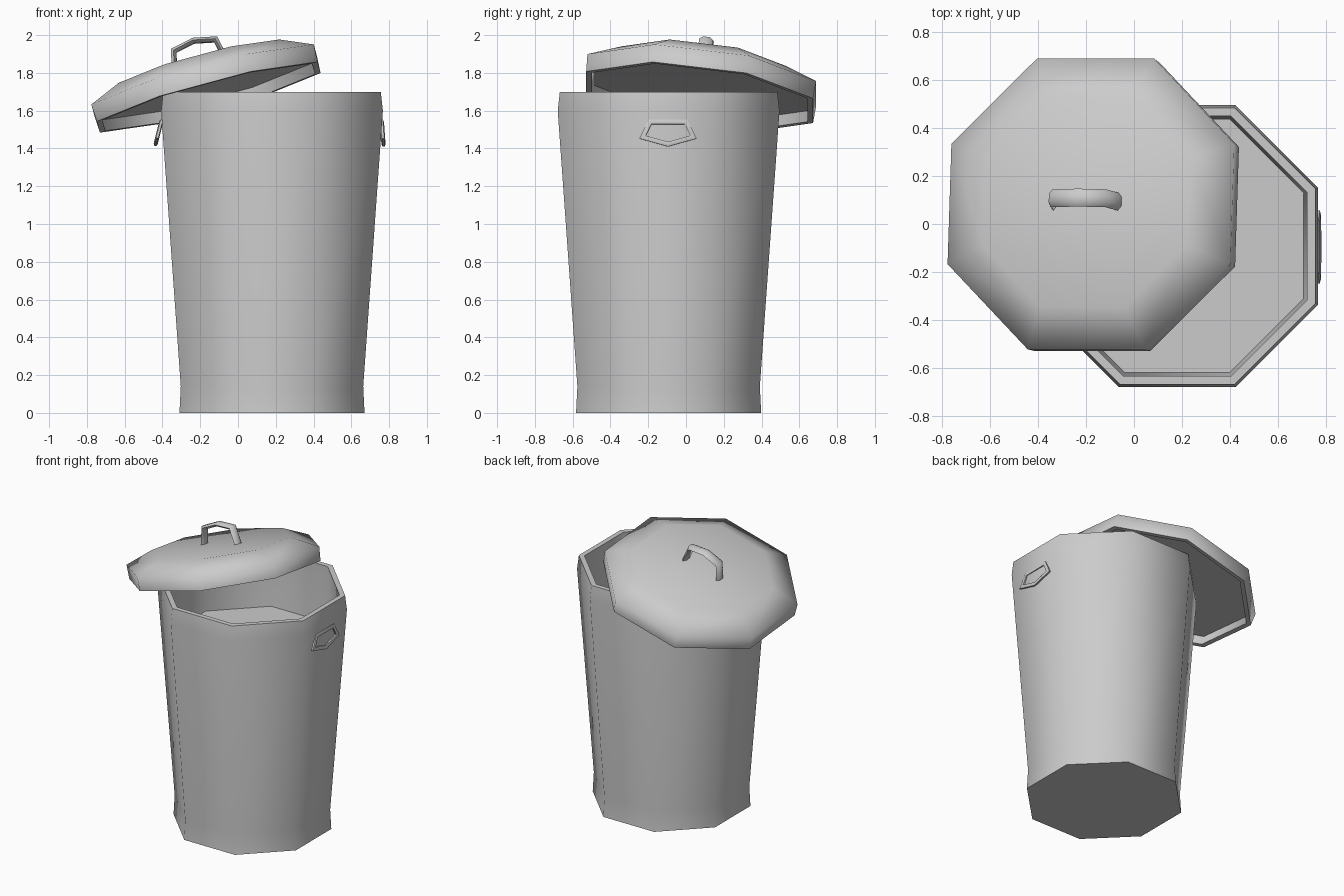
import bpy, bmesh, math
from mathutils import Matrix, Vector, Euler

if "Cube" in bpy.data.objects:
    bpy.data.objects.remove(bpy.data.objects["Cube"])


def finish(name, bm, matrix, angle):
    bmesh.ops.recalc_face_normals(bm, faces=bm.faces)
    me = bpy.data.meshes.new(name)
    bm.to_mesh(me)
    bm.free()
    ob = bpy.data.objects.new(name, me)
    bpy.context.collection.objects.link(ob)
    ob.matrix_world = matrix
    bpy.ops.object.select_all(action='DESELECT')
    ob.select_set(True)
    bpy.context.view_layer.objects.active = ob
    bpy.ops.object.shade_smooth_by_angle(angle=math.radians(angle))
    return ob


def bridge(bm, a, b):
    n = len(a)
    for i in range(n):
        j = (i + 1) % n
        bm.faces.new((a[i], a[j], b[j], b[i]))


def octagon_lathe(name, profile, matrix, angle=70):
    """Stack octagons given as (flat-side distance, height), capped at both ends."""
    bm = bmesh.new()
    rings = []
    for r, z in profile:
        R = r / math.cos(math.pi / 8)
        rings.append([bm.verts.new((R * math.cos(math.pi / 8 + k * math.pi / 4),
                                    R * math.sin(math.pi / 8 + k * math.pi / 4), z))
                      for k in range(8)])
    for a, b in zip(rings, rings[1:]):
        bridge(bm, a, b)
    bm.faces.new(rings[0])
    bm.faces.new(rings[-1])
    return finish(name, bm, matrix, angle)


def bar(name, path, width, thick, matrix, closed=False, sides=6):
    """Sweep an oval section along a flat path with mitred corners."""
    bm = bmesh.new()
    pts = [Vector(p) for p in path]
    n = len(pts)
    rings = []
    for i, p in enumerate(pts):
        d0 = (p - pts[i - 1]).normalized() if closed or i > 0 else None
        d1 = (pts[(i + 1) % n] - p).normalized() if closed or i < n - 1 else None
        d0, d1 = d0 or d1, d1 or d0
        t = (d0 + d1).normalized()
        nrm = Vector((-t.y, t.x)) / max(t.dot(d1), 0.4)
        ring = []
        for k in range(sides):
            a = 2 * math.pi * k / sides
            q = p + nrm * (math.sin(a) * thick / 2 / math.sin(math.pi / 3))
            ring.append(bm.verts.new((q.x, q.y, math.cos(a) * width / 2)))
        rings.append(ring)
    for a, b in zip(rings, rings[1:]):
        bridge(bm, a, b)
    if closed:
        bridge(bm, rings[-1], rings[0])
    else:
        bm.faces.new(rings[0])
        bm.faces.new(rings[-1])
    return finish(name, bm, matrix, 65)


def frame(u, v, origin):
    u, v = Vector(u), Vector(v)
    m = Matrix((u, v, u.cross(v))).transposed().to_4x4()
    m.translation = origin
    return m


# Tapered can with a thick rim and a raised inner floor
CX, CY = 0.18, -0.092
octagon_lathe("bin_body", [(0.49, 0), (0.483, 0.14), (0.587, 1.60), (0.576, 1.70),
                           (0.541, 1.70), (0.541, 1.60), (0.527, 1.30)],
              Matrix.Translation((CX, CY, 0)))

# Tilted lid resting on the can, hollow underneath
lid_m = (Matrix.Translation((-0.155, 0.072, 1.671)) @
         Euler((math.radians(-7), math.radians(-15.1), 0)).to_matrix().to_4x4())
octagon_lathe("lid", [(0.57, 0.06), (0.575, 0), (0.605, 0), (0.61, 0.095), (0.44, 0.177)], lid_m)

# Lid handle
bar("lid_handle", [(-0.143, 0.16), (-0.115, 0.288), (0, 0.312), (0.115, 0.288), (0.143, 0.16)],
    0.075, 0.028, lid_m @ frame((1, 0, 0), (0, 0, 1), (0, 0, 0)))

# Hanging side handles, left one swung out a little further
loop = [(-0.095, 0), (0.095, 0), (0.135, -0.08), (0, -0.118), (-0.135, -0.08)]
for name, x, tilt in (("right_handle", 0.762, -4), ("left_handle", -0.407, 14)):
    s, c = math.sin(math.radians(tilt)), math.cos(math.radians(tilt))
    bar(name, loop, 0.022, 0.024, frame((0, 1, 0), (s, 0, c), (x, -0.095, 1.54)), closed=True)
